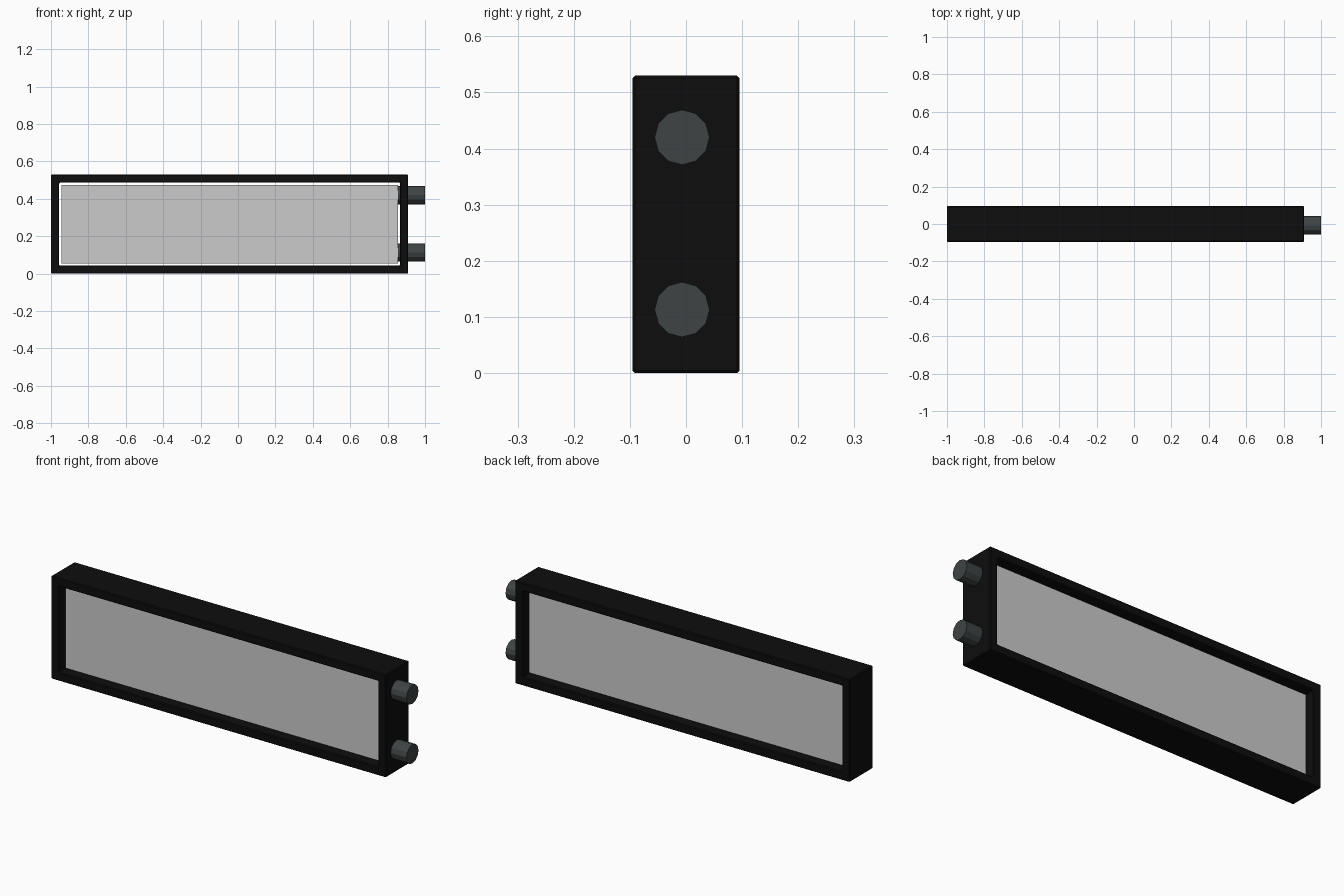
import bpy, bmesh, math
from mathutils import Matrix

if "Cube" in bpy.data.objects:
    bpy.data.objects.remove(bpy.data.objects["Cube"])


def material(name, rgb):
    m = bpy.data.materials.new(name)
    m.diffuse_color = (*rgb, 1)
    m.use_nodes = True
    m.node_tree.nodes["Principled BSDF"].inputs["Base Color"].default_value = m.diffuse_color
    return m


black = material("black_plastic", (0.004, 0.004, 0.004))
core_grey = material("core_light_grey", (0.6, 0.6, 0.6))
pipe_grey = material("pipe_dark_grey", (0.05, 0.057, 0.057))


def finish(name, bm, mat):
    bmesh.ops.recalc_face_normals(bm, faces=bm.faces)
    me = bpy.data.meshes.new(name)
    bm.to_mesh(me)
    bm.free()
    me.materials.append(mat)
    ob = bpy.data.objects.new(name, me)
    bpy.context.collection.objects.link(ob)
    return ob


def box(lo, hi):
    bm = bmesh.new()
    size = [h - l for l, h in zip(lo, hi)]
    mid = [(h + l) / 2 for l, h in zip(lo, hi)]
    bmesh.ops.create_cube(bm, size=1, matrix=Matrix.Translation(mid) @ Matrix.Diagonal((*size, 1)))
    return bm


# Frame: box with a window cut straight through, edges softened
bm = box((-1, -0.095, 0), (0.91, 0.095, 0.53))
bm.normal_update()
sides = [f for f in bm.faces if abs(f.normal.y) > 0.9]
bmesh.ops.inset_individual(bm, faces=sides, thickness=0.062)
rims = [e for f in sides for e in f.edges]
bmesh.ops.delete(bm, geom=sides, context='FACES_ONLY')
bmesh.ops.bridge_loops(bm, edges=rims)
frame = finish("frame", bm, black)
bevel = frame.modifiers.new("soft_edges", 'BEVEL')
bevel.width = 0.004
bevel.segments = 1

# Core panel, recessed on both faces
finish("core", box((-0.945, -0.057, 0.055), (0.855, 0.057, 0.475)), core_grey)

# Two hose connectors on the right end
for label, z in (("lower", 0.113), ("upper", 0.42)):
    bm = bmesh.new()
    place = Matrix.Translation((0.925, -0.007, z)) @ Matrix.Rotation(math.pi / 2, 4, 'Y')
    bmesh.ops.create_cone(bm, cap_ends=True, segments=12, radius1=0.049, radius2=0.049,
                          depth=0.15, matrix=place)
    finish(label + "_connector", bm, pipe_grey)
